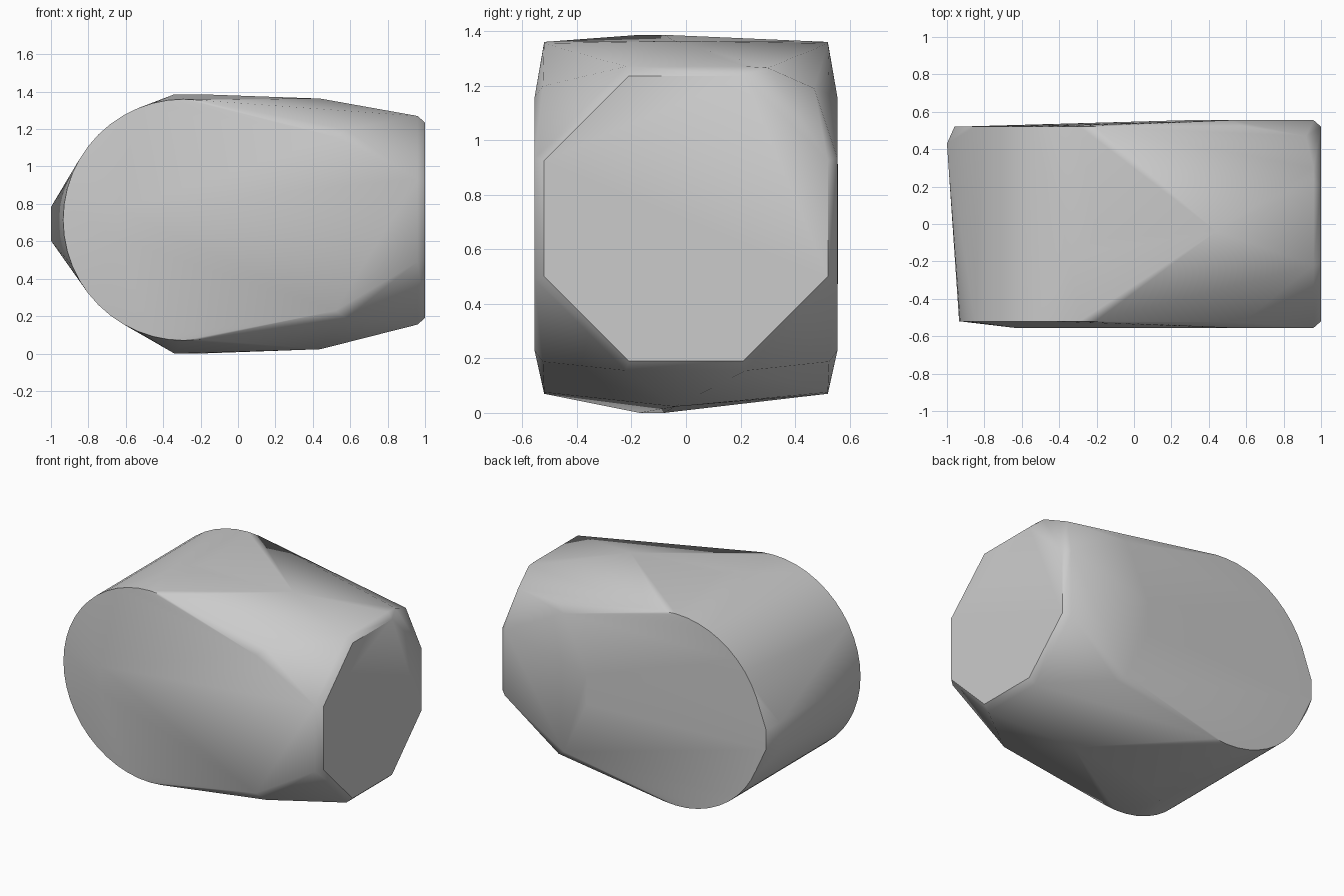
import bpy, bmesh, math

old = bpy.data.objects.get("Cube")
if old:
    bpy.data.objects.remove(old, do_unlink=True)

mat = bpy.data.materials.new("plain_grey")
mat.use_nodes = True
grey = (0.6, 0.6, 0.6, 1)
mat.diffuse_color = grey
mat.node_tree.nodes["Principled BSDF"].inputs["Base Color"].default_value = grey

MID = 0.693   # height of the horizontal symmetry plane
points = []


def add(x, y, dz):
    """Point and its mirror image above and below the middle plane."""
    points.extend([(x, y, MID + dz), (x, y, MID - dz)])


# Rounded end: a disc on the front and on the back
STEPS, RADIUS = 48, 0.645
for y in (-0.52, 0.52):
    for i in range(STEPS):
        a = math.tau * i / STEPS
        points.append((-0.29 + RADIUS * math.cos(a), y, 0.715 + RADIUS * math.sin(a)))

# Octagonal end with a narrow bevel, and the chamfered side corners
for s in (-1, 1):
    for x, wide, tall, grow in ((1.0, 0.52, 0.525, 0), (0.96, 0.555, 0.56, 0.01)):
        for z in (0.5 - grow, 0.925 + grow):
            points.append((x, s * wide, z))
        for z in (0.715 - tall, 0.71 + tall):
            points.append((x, s * (0.21 + grow), z))
    add(0.52, s * 0.555, 0.465)
    add(0.58, s * 0.525, 0.505)

# Bulges on the front, back and far end
add(-0.64, -0.555, 0.08)
add(0.35, 0.557, 0.1)
add(-1.0, 0.43, 0.09)
add(-0.96, 0.52, 0.065)

# Ridge along the top and bottom
for x, y in ((-0.34, -0.17), (-0.2, -0.08)):
    add(x, y, 0.693)
add(0.44, -0.04, 0.67)

# Fuller upper corner at the back of the octagonal end
points.extend([(0.92, 0.47, 1.19), (0.96, 0.3, 1.265)])

# Wrap everything in one convex skin
bm = bmesh.new()
for p in points:
    bm.verts.new(p)
bmesh.ops.convex_hull(bm, input=bm.verts[:], use_existing_faces=False)
bmesh.ops.delete(bm, geom=[v for v in bm.verts if not v.link_faces], context='VERTS')
bmesh.ops.dissolve_limit(bm, angle_limit=math.radians(0.5),
                         verts=bm.verts[:], edges=bm.edges[:])
bmesh.ops.recalc_face_normals(bm, faces=bm.faces[:])
mesh = bpy.data.meshes.new("faceted_body")
bm.to_mesh(mesh)
bm.free()
mesh.materials.append(mat)

body = bpy.data.objects.new("faceted_body", mesh)
bpy.context.collection.objects.link(body)
bpy.ops.object.select_all(action='DESELECT')
body.select_set(True)
bpy.context.view_layer.objects.active = body
bpy.ops.object.shade_smooth_by_angle(angle=math.radians(45))
